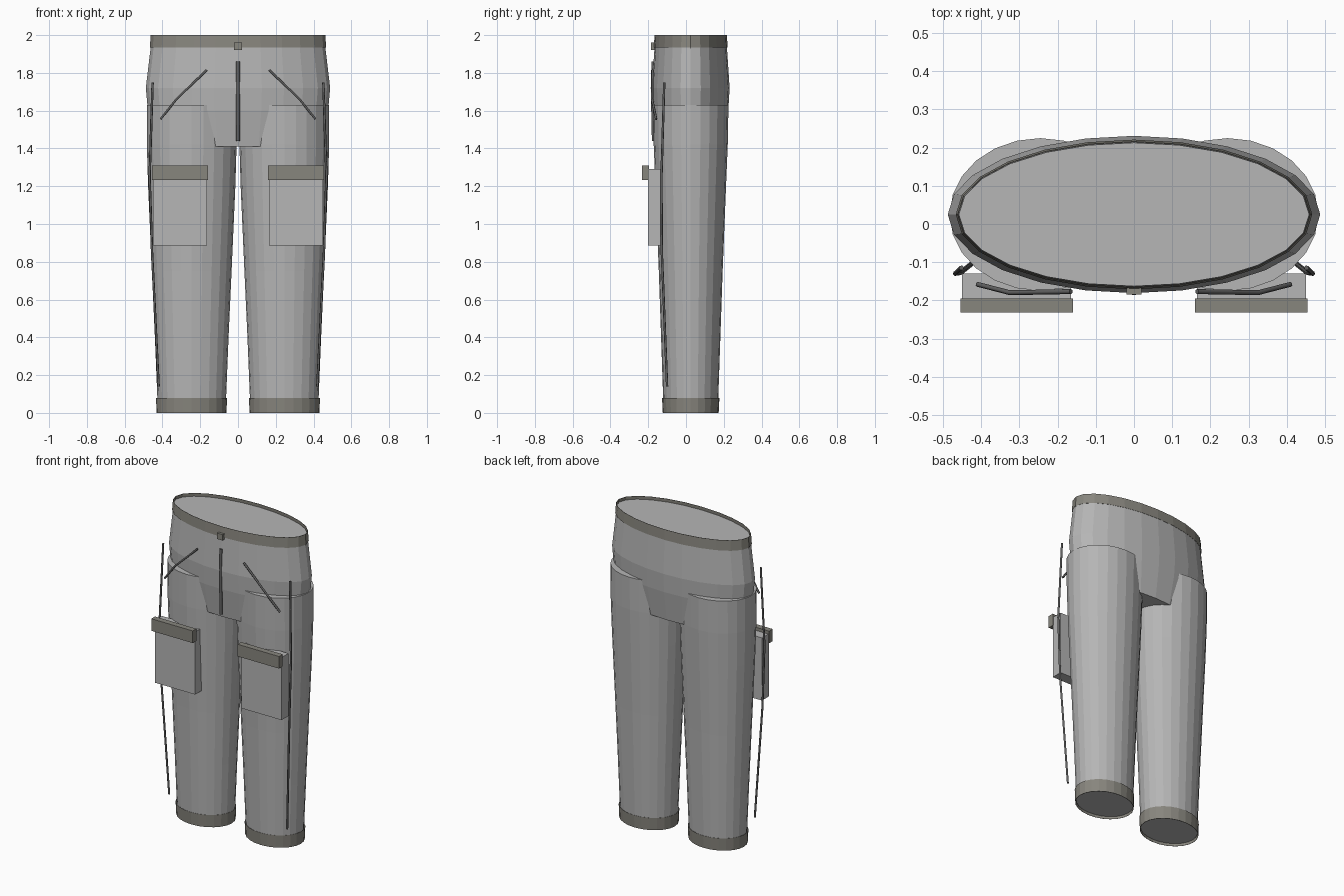
import bpy, bmesh
from math import sin, cos, pi
from mathutils import Vector

cube = bpy.data.objects.get("Cube")
if cube:
    bpy.data.objects.remove(cube, do_unlink=True)


def material(name, color):
    mat = bpy.data.materials.new(name)
    mat.use_nodes = True
    mat.diffuse_color = (*color, 1)
    mat.node_tree.nodes["Principled BSDF"].inputs["Base Color"].default_value = (*color, 1)
    return mat


CLOTH = material("grey cloth", (0.465, 0.465, 0.465))
TRIM = material("olive grey trim", (0.245, 0.237, 0.208))
SEAM = material("dark seam", (0.12, 0.12, 0.12))
MID_Y = 0.025


def add_object(name, mesh, mat):
    obj = bpy.data.objects.new(name, mesh)
    bpy.context.collection.objects.link(obj)
    mesh.materials.clear()
    mesh.materials.append(mat)
    return obj


def loft(name, rings, mat, x=0.0, capped=True, closed=False, sides=24):
    """Skin elliptical rings given as (z, radius x, radius y)."""
    bm = bmesh.new()
    loops = [[bm.verts.new((x + rx * cos(2 * pi * i / sides),
                            MID_Y + ry * sin(2 * pi * i / sides), z))
              for i in range(sides)] for z, rx, ry in rings]
    pairs = list(zip(loops, loops[1:]))
    if closed:
        pairs.append((loops[-1], loops[0]))
    for a, b in pairs:
        for i in range(sides):
            j = (i + 1) % sides
            bm.faces.new((a[i], a[j], b[j], b[i]))
    if capped:
        bm.faces.new(loops[0])
        bm.faces.new(loops[-1])
    bmesh.ops.recalc_face_normals(bm, faces=bm.faces)
    mesh = bpy.data.meshes.new(name)
    bm.to_mesh(mesh)
    bm.free()
    return add_object(name, mesh, mat)


def band(name, low, high, x=0.0, wall=0.0015):
    """Hollow elliptical band with a thin wall."""
    inner = [(z, rx - wall, ry - wall) for z, rx, ry in (high, low)]
    return loft(name, [low, high] + inner, TRIM, x, capped=False, closed=True)


def box(name, low, high, mat):
    bm = bmesh.new()
    bmesh.ops.create_cube(bm, size=1)
    low, high = Vector(low), Vector(high)
    for v in bm.verts:
        v.co = (low + high) / 2 + v.co * (high - low)
    mesh = bpy.data.meshes.new(name)
    bm.to_mesh(mesh)
    bm.free()
    return add_object(name, mesh, mat)


def cord(name, points, radius):
    """Thin tube along a path, turned into a mesh."""
    curve = bpy.data.curves.new(name, "CURVE")
    curve.dimensions = "3D"
    curve.bevel_depth = radius
    curve.bevel_resolution = 1
    curve.use_fill_caps = True
    spline = curve.splines.new("POLY")
    spline.points.add(len(points) - 1)
    for p, co in zip(spline.points, points):
        p.co = (*co, 1)
    temp = bpy.data.objects.new(name + " path", curve)
    bpy.context.collection.objects.link(temp)
    graph = bpy.context.evaluated_depsgraph_get()
    mesh = bpy.data.meshes.new_from_object(temp.evaluated_get(graph))
    bpy.data.objects.remove(temp, do_unlink=True)
    return add_object(name, mesh, SEAM)


# Hips, waistband and front closure
loft("hips", [(1.41, 0.42, 0.172), (1.60, 0.477, 0.199), (1.72, 0.488, 0.206),
              (1.93, 0.463, 0.192), (1.98, 0.459, 0.188)], CLOTH)
band("waistband", (1.935, 0.467, 0.196), (2.0, 0.462, 0.191))
box("waist_button", (-0.02, -0.185, 1.922), (0.02, -0.155, 1.96), TRIM)
cord("fly", [(0, -0.174, 1.86), (0, -0.178, 1.72), (0, -0.172, 1.44)], 0.01)

# Legs, cuffs, pockets and seams on each side
for side, s in (("left", 1), ("right", -1)):
    loft(side + "_leg", [(0.016, 0.181, 0.144), (0.08, 0.182, 0.146), (0.40, 0.195, 0.157),
                         (0.75, 0.211, 0.169), (1.20, 0.231, 0.187), (1.42, 0.2375, 0.196),
                         (1.63, 0.238, 0.2)], CLOTH, 0.245 * s)
    band(side + "_cuff", (0, 0.185, 0.148), (0.08, 0.188, 0.152), 0.246 * s)

    for part, (x0, x1, y0, y1, z0, z1), mat in (
            ("pocket", (0.165, 0.45, -0.2, -0.13, 0.887, 1.29), CLOTH),
            ("pocket_flap", (0.16, 0.455, -0.232, -0.195, 1.232, 1.31), TRIM)):
        lo, hi = sorted((x0 * s, x1 * s))
        box(side + "_" + part, (lo, y0, z0), (hi, y1, z1), mat)

    cord(side + "_hip_pocket_seam", [(0.165 * s, -0.177, 1.815), (0.325 * s, -0.18, 1.662),
                                     (0.41 * s, -0.158, 1.555)], 0.0065)
    cord(side + "_side_seam", [(0.452 * s, -0.115, 1.75), (0.468 * s, -0.13, 1.25),
                               (0.455 * s, -0.128, 0.85), (0.42 * s, -0.1, 0.14)], 0.0065)
